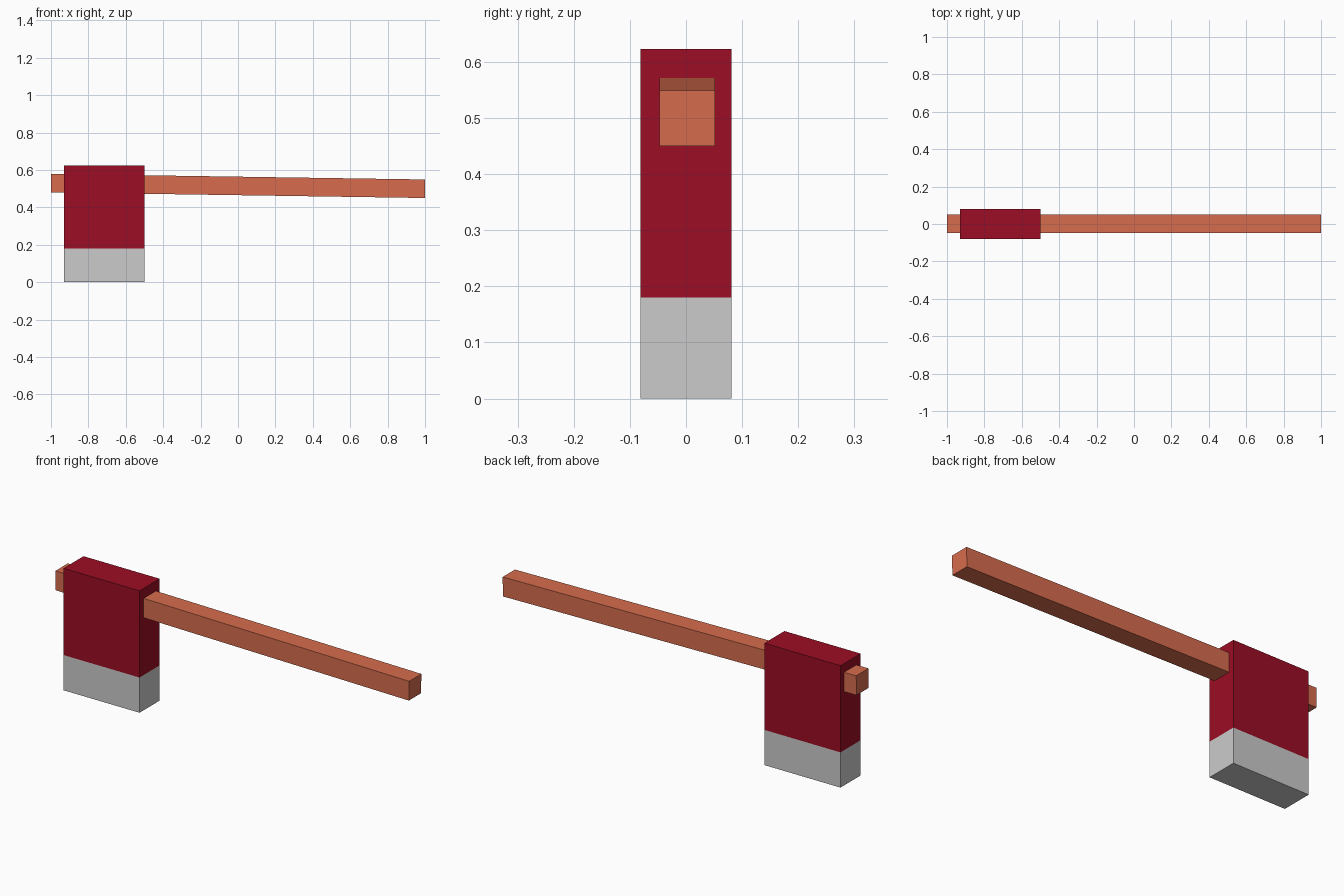
import bpy
from math import atan2
from mathutils import Vector

if "Cube" in bpy.data.objects:
    bpy.data.objects.remove(bpy.data.objects["Cube"])


def material(name, color):
    mat = bpy.data.materials.new(name)
    mat.diffuse_color = (*color, 1.0)
    mat.use_nodes = True
    mat.node_tree.nodes["Principled BSDF"].inputs["Base Color"].default_value = mat.diffuse_color
    return mat


def box(name, low, high, mat=None):
    low, high = Vector(low), Vector(high)
    bpy.ops.mesh.primitive_cube_add(size=1, location=(low + high) / 2)
    obj = bpy.context.object
    obj.name = name
    obj.scale = high - low
    if mat:
        obj.data.materials.append(mat)
    return obj


red = material("red_paint", (0.33, 0.004, 0.018))
wood = material("orange_wood", (0.68, 0.15, 0.075))

# Axe head: red body above a bare grey cutting end
box("axe_head", (-0.93, -0.081, 0.18), (-0.5, 0.081, 0.623), red)
box("blade_edge", (-0.93, -0.081, 0.0), (-0.5, 0.081, 0.18))

# Long handle through the head, dipping slightly toward the right end
handle = box("handle", (-0.9995, -0.047, 0.465), (0.9995, 0.052, 0.564), wood)
handle.rotation_euler.y = atan2(0.03, 2.0)
